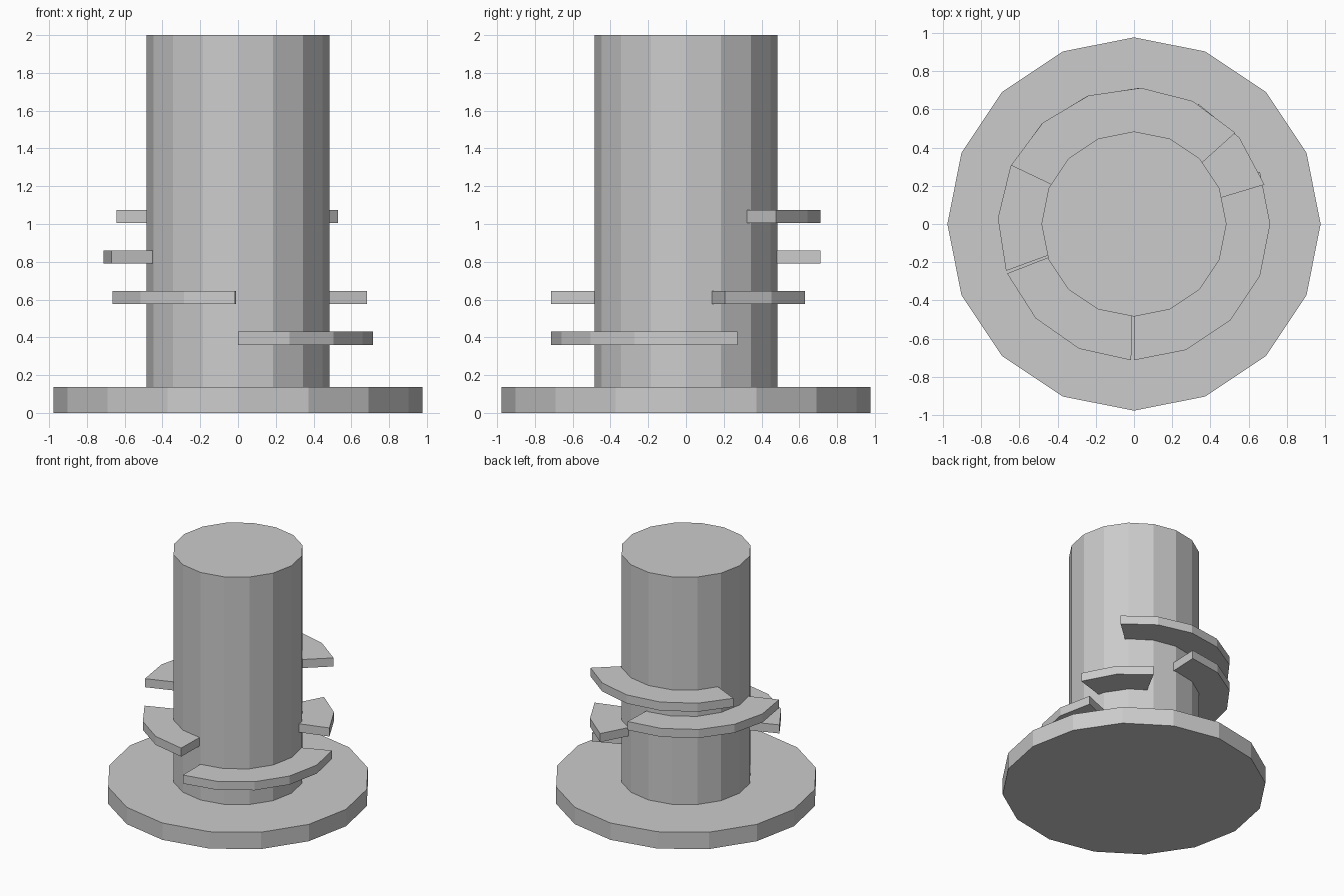
import bpy
import bmesh
from math import cos, sin, radians

if "Cube" in bpy.data.objects:
    bpy.data.objects.remove(bpy.data.objects["Cube"])

STEP = 22.5  # sixteen-sided facets throughout


def disc(name, radius, z0, z1):
    bpy.ops.mesh.primitive_cylinder_add(vertices=16, radius=radius, depth=z1 - z0,
                                        location=(0, 0, (z0 + z1) / 2))
    bpy.context.object.name = name


def thread(name, start, segments, z0, height=0.07, inner=0.472, outer=0.714):
    """Flat arc-shaped ledge: sweep a rectangular section around the z axis."""
    bm = bmesh.new()
    section = [(inner, z0), (outer, z0), (outer, z0 + height), (inner, z0 + height)]
    rings = []
    for i in range(segments + 1):
        a = radians(start + i * STEP)
        rings.append([bm.verts.new((r * cos(a), r * sin(a), z)) for r, z in section])
    for a, b in zip(rings, rings[1:]):
        for k in range(4):
            n = (k + 1) % 4
            bm.faces.new((a[k], a[n], b[n], b[k]))
    bm.faces.new(rings[0])
    bm.faces.new(rings[-1][::-1])
    bmesh.ops.recalc_face_normals(bm, faces=bm.faces)
    mesh = bpy.data.meshes.new(name)
    bm.to_mesh(mesh)
    bm.free()
    bpy.context.collection.objects.link(bpy.data.objects.new(name, mesh))


# Base flange and shaft
disc("base_flange", 0.978, 0.0, 0.138)
disc("shaft", 0.485, 0.138, 2.0)

# Stepped ledges winding up the shaft: start angle, facets, bottom height
ledges = [
    (-90.0, 5, 0.36),
    (-158.7, 3, 0.576),
    (16.8, 2, 0.576),
    (87.6, 5, 0.79),
    (42.0, 5, 1.005),
]
for i, (start, segments, z) in enumerate(ledges, 1):
    thread(f"thread_ledge_{i}", start, segments, z)
